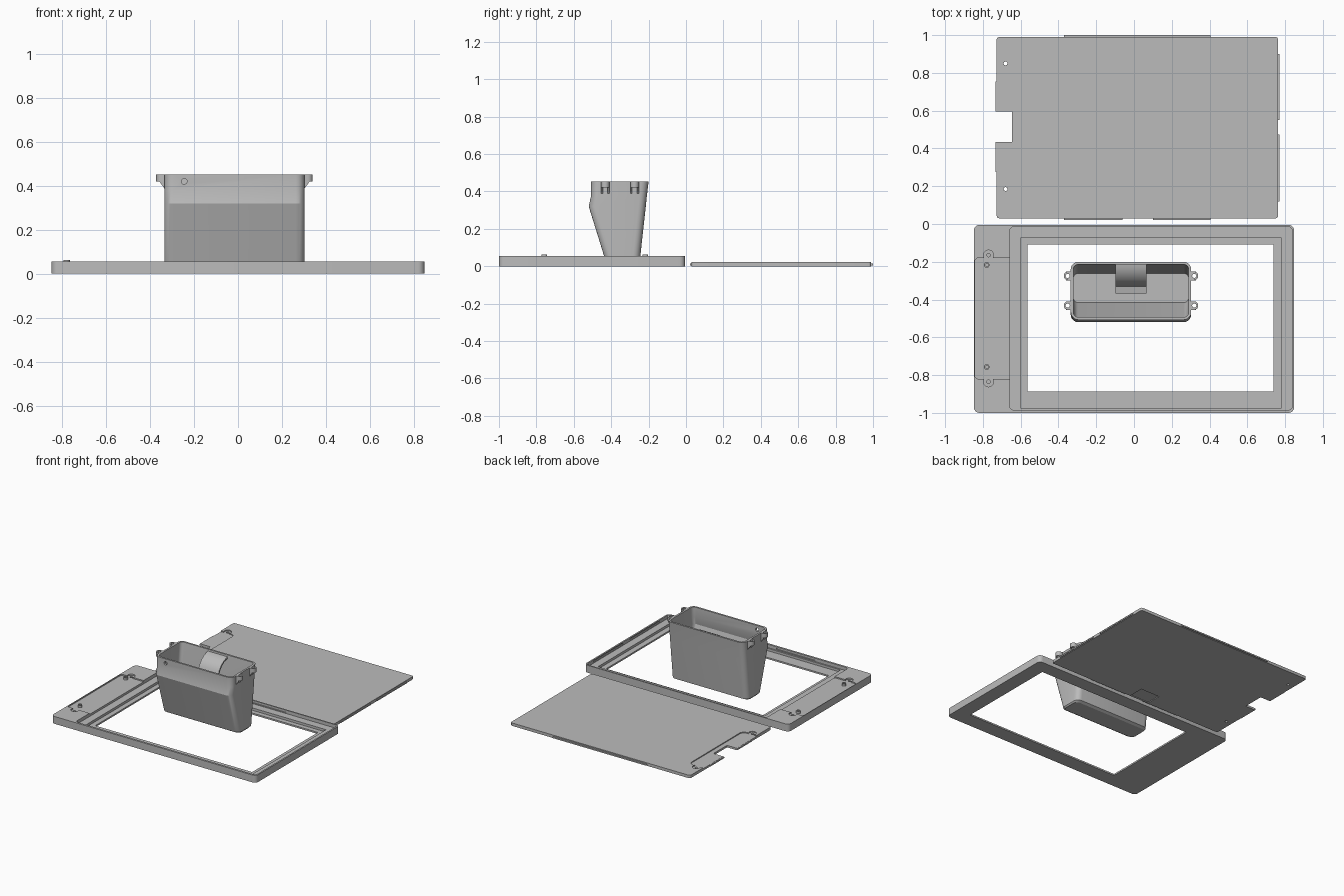
import bpy, bmesh, math

if "Cube" in bpy.data.objects:
    bpy.data.objects.remove(bpy.data.objects["Cube"])

grey = bpy.data.materials.new("neutral grey")
grey.diffuse_color = (0.5, 0.5, 0.5, 1)
grey.use_nodes = True
grey.node_tree.nodes["Principled BSDF"].inputs["Base Color"].default_value = grey.diffuse_color


def rect(x0, x1, y0, y1, r, n=5):
    """Rounded rectangle outline, counter-clockwise."""
    pts = []
    for cx, cy, a in ((x1 - r, y1 - r, 0), (x0 + r, y1 - r, 90),
                      (x0 + r, y0 + r, 180), (x1 - r, y0 + r, 270)):
        for i in range(n + 1):
            t = math.radians(a + 90 * i / n)
            pts.append((cx + r * math.cos(t), cy + r * math.sin(t)))
    return pts


def circle(x, y, r, n=20):
    return [(x + r * math.cos(2 * math.pi * i / n), y + r * math.sin(2 * math.pi * i / n))
            for i in range(n)]


def loft(name, rings, cyclic=False):
    """Skin a list of (outline, z) rings; cap the ends unless cyclic."""
    bm = bmesh.new()
    loops = [[bm.verts.new((x, y, z)) for x, y in pts] for pts, z in rings]
    pairs = list(zip(loops, loops[1:])) + ([(loops[-1], loops[0])] if cyclic else [])
    for a, b in pairs:
        for i in range(len(a)):
            j = (i + 1) % len(a)
            bm.faces.new((a[i], a[j], b[j], b[i]))
    if not cyclic:
        bm.faces.new(loops[0][::-1])
        bm.faces.new(loops[-1])
    bmesh.ops.recalc_face_normals(bm, faces=bm.faces)
    me = bpy.data.meshes.new(name)
    bm.to_mesh(me)
    bm.free()
    ob = bpy.data.objects.new(name, me)
    bpy.context.collection.objects.link(ob)
    me.materials.append(grey)
    return ob


def prism(name, pts, z0, z1):
    return loft(name, [(pts, z0), (pts, z1)])


def block(name, x0, x1, y0, y1, z0, z1):
    return prism(name, [(x0, y0), (x1, y0), (x1, y1), (x0, y1)], z0, z1)


def cut(ob, cutters):
    """Subtract each cutter and remove it."""
    for c in cutters:
        m = ob.modifiers.new("cut", 'BOOLEAN')
        m.operation, m.solver, m.object = 'DIFFERENCE', 'EXACT', c
        me = bpy.data.meshes.new_from_object(
            ob.evaluated_get(bpy.context.evaluated_depsgraph_get()))
        ob.modifiers.clear()
        ob.data = me
        bpy.data.objects.remove(c)


# Front frame: outer wall, inner ledge, screen pocket and window in one skin
outer = rect(-0.848, 0.848, -1.0, -0.005, 0.03)
rim = rect(-0.657, 0.837, -0.985, -0.015, 0.02)
pocket = rect(-0.60, 0.78, -0.975, -0.072, 0.003)
window = rect(-0.563, 0.738, -0.886, -0.108, 0.002)
frame = loft("front_frame", [(outer, 0), (outer, 0.055), (rim, 0.055), (rim, 0.03),
                             (pocket, 0.03), (pocket, 0.012), (window, 0.012),
                             (window, 0)], cyclic=True)

# Side recess with screw ears, and slots for the cover tabs
cutters = [prism("c", rect(-0.843, -0.64, -0.82, -0.18, 0.02), 0.046, 0.08)]
for y in (-0.165, -0.835):
    cutters.append(prism("c", circle(-0.77, y, 0.027), 0.046, 0.08))
    cutters.append(prism("c", circle(-0.77, y, 0.009), 0.015, 0.08))
cutters.append(block("c", -0.38, 0.41, -0.02, -0.010, 0.036, 0.047))
for x0, x1 in ((-0.38, -0.06), (0.10, 0.41)):
    cutters.append(block("c", x0, x1, -0.991, -0.98, 0.036, 0.047))
for y0, y1 in ((-0.45, -0.10), (-0.88, -0.53)):
    cutters.append(block("c", 0.83, 0.843, y0, y1, 0.036, 0.047))
cut(frame, cutters)

# Locating posts in the recess
for i, y in enumerate((-0.217, -0.757)):
    o, h = circle(-0.78, y, 0.015), circle(-0.78, y, 0.008)
    loft(f"locating_post_{i}", [(o, 0.044), (o, 0.063), (h, 0.063), (h, 0.044)], cyclic=True)

# Back cover with a chamfered edge, notch, hinge recess and screw holes
cover = loft("back_cover", [(rect(-0.727, 0.763, 0.03, 0.99, 0.014), 0),
                            (rect(-0.727, 0.763, 0.03, 0.99, 0.014), 0.022)])
cutters = [block("c", -0.8, -0.645, 0.435, 0.595, -0.1, 0.1),
           prism("c", rect(-0.78, -0.61, 0.20, 0.835, 0.035), 0.015, 0.08),
           block("c", -0.10, 0.06, 0.035, 0.15, -0.05, 0.006)]
for y in (0.185, 0.85):
    cutters.append(prism("c", circle(-0.68, y, 0.027), 0.015, 0.08))
    cutters.append(prism("c", circle(-0.68, y, 0.010), -0.1, 0.1))
cut(cover, cutters)

# Snap tabs around the cover edge
tabs = [(-0.37, 0.405, 0.985, 1.0), (-0.37, -0.06, 0.022, 0.035), (0.10, 0.405, 0.022, 0.035),
        (0.758, 0.77, 0.55, 0.90), (0.758, 0.77, 0.12, 0.475),
        (-0.734, -0.722, 0.595, 0.755), (-0.734, -0.722, 0.275, 0.435)]
for i, t in enumerate(tabs):
    block(f"cover_tab_{i}", *t, 0.004, 0.014)

# Tapered open box: outer skin up, inner skin down
def box_ring(y0, y1, z, w=0.0, r=0.04):
    return rect(-0.335 + w, 0.303 - w, y0 + w, y1 - w, r - w), z

box = loft("open_box", [
    box_ring(-0.415, -0.26, 0, 0.008), box_ring(-0.424, -0.249, 0.01),
    box_ring(-0.52, -0.215, 0.32), box_ring(-0.507, -0.209, 0.378),
    box_ring(-0.507, -0.2, 0.452), box_ring(-0.507, -0.2, 0.452, 0.014),
    box_ring(-0.507, -0.209, 0.378, 0.014), box_ring(-0.52, -0.215, 0.32, 0.014),
    box_ring(-0.43, -0.247, 0.02, 0.014)])
pin = prism("c", circle(0, 0, 0.013), -0.05, 0.05)
pin.rotation_euler.x = math.pi / 2
pin.location = (-0.245, -0.50, 0.42)
bpy.context.view_layer.update()
cut(box, [pin])

# Mounting ears: drilled flange on two tapered gussets
for side, wall in ((-1, -0.333), (1, 0.301)):
    for y in (-0.275, -0.432):
        tag = f"{'left' if side < 0 else 'right'}_{'rear' if y > -0.3 else 'front'}"
        cx = wall + side * 0.016
        arc = [(cx + side * 0.023 * math.cos(a), y + 0.023 * math.sin(a))
               for a in [math.pi * (i / 10 - 0.5) for i in range(11)]]
        pts = [(wall - side * 0.008, y - 0.023)] + arc + [(wall - side * 0.008, y + 0.023)]
        ear = prism(f"ear_{tag}", pts, 0.42, 0.452)
        cut(ear, [prism("c", circle(cx + side * 0.002, y, 0.011), 0.3, 0.6)])
        for k, dy in enumerate((-0.018, 0.018)):
            a, b = y + dy - 0.005, y + dy + 0.005

            def strip(x):
                return [(wall - side * 0.008, a), (x, a), (x, b), (wall - side * 0.008, b)]
            loft(f"ear_gusset_{tag}_{k}", [(strip(wall), 0.385),
                                           (strip(wall + side * 0.026), 0.421)])

# Curved retaining flap inside the box, bent sheet with an end lip
path = [(-0.212, 0.44), (-0.235, 0.437), (-0.265, 0.425), (-0.295, 0.403), (-0.318, 0.372),
        (-0.33, 0.335), (-0.368, 0.328)]
profile = path + [(y, z - 0.012) for y, z in path[-1:]] + \
    [(-0.322, 0.322), (-0.308, 0.368), (-0.288, 0.393), (-0.26, 0.414), (-0.233, 0.425),
     (-0.212, 0.428)]
flap = prism("retaining_flap", profile, -0.098, 0.066)
for v in flap.data.vertices:
    y, z, x = v.co
    v.co = (x, y, z)

# Smooth rounded surfaces, keep edges sharp
for ob in bpy.context.collection.objects:
    ob.select_set(True)
bpy.context.view_layer.objects.active = box
bpy.ops.object.shade_smooth_by_angle(angle=math.radians(25))
